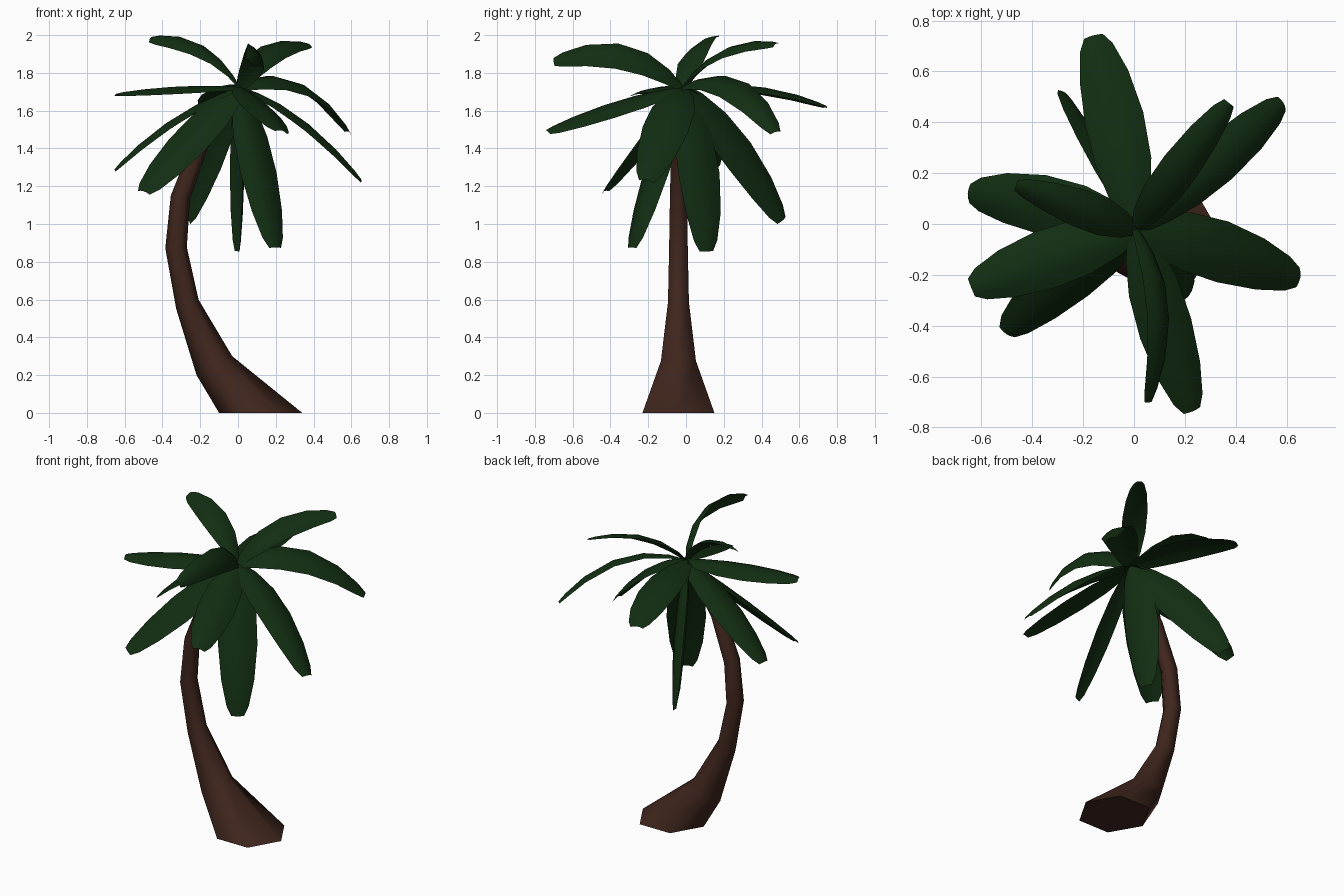
import bpy, bmesh, math
from mathutils import Vector

if "Cube" in bpy.data.objects:
    bpy.data.objects.remove(bpy.data.objects["Cube"])


def material(name, color):
    m = bpy.data.materials.new(name)
    m.diffuse_color = (*color, 1)
    m.use_nodes = True
    m.node_tree.nodes["Principled BSDF"].inputs["Base Color"].default_value = m.diffuse_color
    return m


BARK = material("bark", (0.05, 0.019, 0.012))
GREEN = material("frond_green", (0.006, 0.027, 0.006))


def finish(bm, name, mat, flat_caps=False):
    if flat_caps:
        bmesh.ops.recalc_face_normals(bm, faces=bm.faces)
    for f in bm.faces:
        f.smooth = len(f.verts) == 4
    me = bpy.data.meshes.new(name)
    bm.to_mesh(me)
    bm.free()
    me.materials.append(mat)
    ob = bpy.data.objects.new(name, me)
    bpy.context.collection.objects.link(ob)
    return ob


# Trunk: six-sided rings along a curved path (x, z, radius, tilt in degrees)
RINGS = [(0.12, 0.0, 0.22, 0), (-0.125, 0.25, 0.107, 28), (-0.268, 0.575, 0.064, 22),
         (-0.328, 0.875, 0.057, 3), (-0.305, 1.14, 0.052, -13),
         (-0.20, 1.42, 0.044, -28), (-0.02, 1.67, 0.032, -38)]
bm = bmesh.new()
rings = []
for x, z, r, tilt in RINGS:
    t = math.radians(tilt)
    ring = []
    for i in range(6):
        a = i * math.pi / 3
        u = r * math.cos(a)
        ring.append(bm.verts.new((x + u * math.cos(t), -0.04 + r * math.sin(a), z + u * math.sin(t))))
    rings.append(ring)
for lo, hi in zip(rings, rings[1:]):
    for i in range(6):
        j = (i + 1) % 6
        bm.faces.new((lo[i], lo[j], hi[j], hi[i]))
bm.faces.new(rings[0][::-1])
bm.faces.new(rings[-1])
finish(bm, "trunk", BARK, True)

# Fronds: arched strips from the crown through a middle point to a tip
ROOT = Vector((0.01, -0.02, 1.72))
PROFILE = [(0, 0.035), (0.13, 0.078), (0.32, 0.11), (0.55, 0.117), (0.78, 0.098), (0.94, 0.066), (1, 0.038)]


def frond(name, mid, tip, scale=1.0, across=None):
    mid, tip = Vector(mid), Vector(tip)
    ctrl = mid * 2 - (ROOT + tip) / 2
    chord = tip - ROOT
    side = Vector(across) if across else Vector((chord.y, -chord.x, 0))
    bm = bmesh.new()
    rows = []
    for t, half in PROFILE:
        p = ROOT * (1 - t) ** 2 + ctrl * 2 * t * (1 - t) + tip * t * t
        tan = ((ctrl - ROOT) * (1 - t) + (tip - ctrl) * t).normalized()
        a = (side - tan * side.dot(tan)).normalized()
        n = a.cross(tan)
        w = half * scale
        rows.append([bm.verts.new(p + a * w * s + n * w * h)
                     for s, h in ((-1, -0.17), (-0.5, 0.06), (0, 0.15), (0.5, 0.06), (1, -0.17))])
    for r0, r1 in zip(rows, rows[1:]):
        for i in range(4):
            bm.faces.new((r0[i], r0[i + 1], r1[i + 1], r1[i]))
    finish(bm, name, GREEN)


# Each frond: middle, tip, width factor, direction across the blade
FRONDS = [
    ((-0.07, 0.38, 1.71), (-0.16, 0.74, 1.62)),
    ((-0.13, 0.27, 1.40), (-0.27, 0.51, 1.02), 0.97, (0.88, -0.78, -0.83)),
    ((0.01, 0.07, 1.30), (0.0, 0.11, 0.855), 0.97, (0.3, -0.95, 0)),
    ((0.11, -0.16, 1.32), (0.20, -0.29, 0.875)),
    ((-0.19, 0.05, 1.92), (-0.465, 0.15, 1.98), 0.68, (-0.2, 0.9, 0.5)),
    ((0.17, 0.20, 1.91), (0.375, 0.475, 1.95), 0.7, (0.49, -0.36, -0.27)),
    ((0.105, -0.33, 1.89), (0.06, -0.70, 1.86), 0.68, (-0.5, 0, 0.8)),
    ((-0.32, -0.13, 1.71), (-0.64, -0.25, 1.685)),
    ((-0.25, -0.21, 1.46), (-0.50, -0.43, 1.17), 1.0, (-0.45, 0.33, 0.18)),
    ((0.33, -0.10, 1.54), (0.65, -0.21, 1.23), 1.05, (0, -1, 0)),
    ((-0.34, 0.07, 1.54), (-0.65, 0.12, 1.285), 1.0, (0, 1, 0)),
    ((0.315, 0.23, 1.735), (0.585, 0.475, 1.485), 0.85, (0.5, -0.56, -0.33)),
    ((0.12, -0.38, 1.62), (0.23, -0.735, 1.49), 0.95, (-0.85, -0.25, 0.25)),
]
for k, args in enumerate(FRONDS):
    frond(f"frond_{k + 1:02d}", *args)
